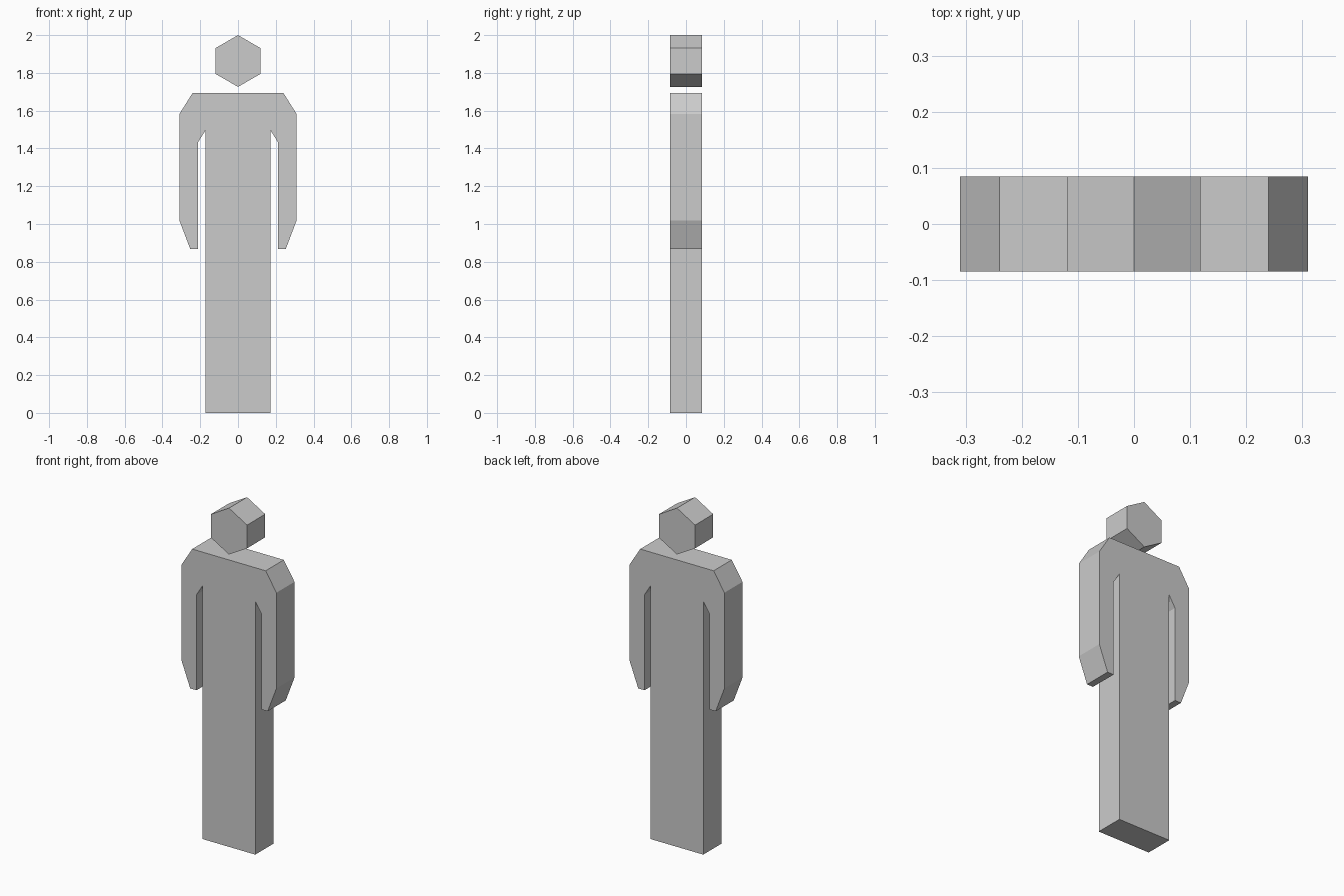
import bpy, bmesh, math

if "Cube" in bpy.data.objects:
    bpy.data.objects.remove(bpy.data.objects["Cube"])

HALF_DEPTH = 0.0845


def extrude_profile(name, points):
    """Flat outline in x/z, extruded through y."""
    bm = bmesh.new()
    face = bm.faces.new([bm.verts.new((x, -HALF_DEPTH, z)) for x, z in points])
    ext = bmesh.ops.extrude_face_region(bm, geom=[face], use_keep_orig=True)
    moved = [g for g in ext["geom"] if isinstance(g, bmesh.types.BMVert)]
    bmesh.ops.translate(bm, verts=moved, vec=(0, 2 * HALF_DEPTH, 0))
    bmesh.ops.recalc_face_normals(bm, faces=bm.faces[:])
    mesh = bpy.data.meshes.new(name)
    bm.to_mesh(mesh)
    bm.free()
    obj = bpy.data.objects.new(name, mesh)
    bpy.context.collection.objects.link(obj)
    return obj


# Head: hexagonal prism standing on a corner
R = 0.137
extrude_profile("head", [(R * math.sin(i * math.pi / 3),
                          2 - R + R * math.cos(i * math.pi / 3)) for i in range(6)])

# Body: right half outline from shoulder to foot, mirrored to the left
half = [(0.24, 1.694), (0.31, 1.583), (0.31, 1.018), (0.253, 0.868),
        (0.212, 0.868), (0.212, 1.432), (0.172, 1.496), (0.172, 0.0)]
extrude_profile("body", half + [(-x, z) for x, z in reversed(half)])
